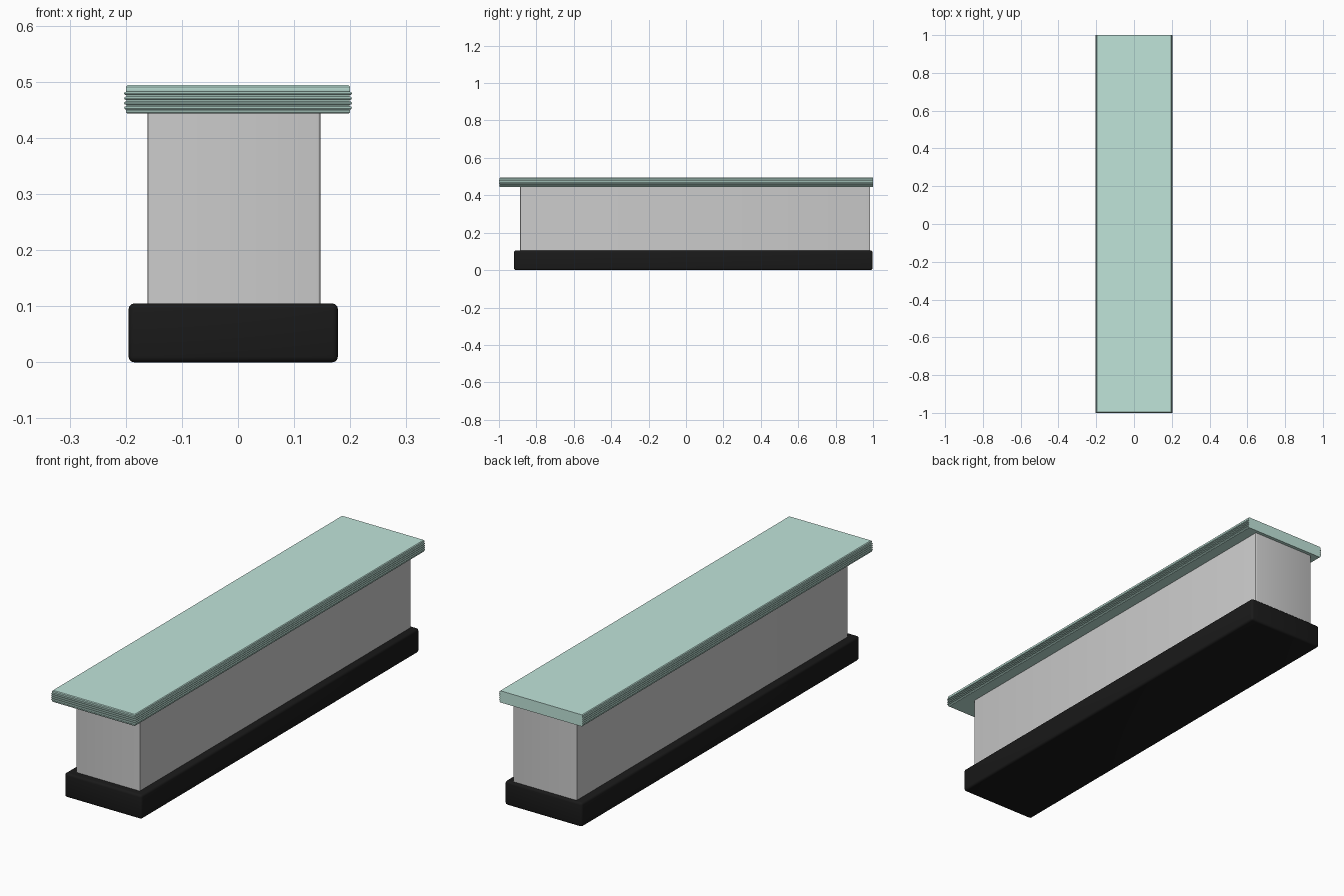
import bpy, bmesh

if "Cube" in bpy.data.objects:
    bpy.data.objects.remove(bpy.data.objects["Cube"])


def material(name, color):
    m = bpy.data.materials.new(name)
    m.diffuse_color = (*color, 1)
    m.use_nodes = True
    m.node_tree.nodes["Principled BSDF"].inputs["Base Color"].default_value = m.diffuse_color
    return m


def finish(obj, mat=None):
    if mat:
        obj.data.materials.append(mat)
    bpy.ops.object.select_all(action='DESELECT')
    obj.select_set(True)
    bpy.context.view_layer.objects.active = obj
    bpy.ops.object.shade_smooth_by_angle()


def box(name, lo, hi, bevel, segments, mat=None, vertical_only=False):
    bm = bmesh.new()
    bmesh.ops.create_cube(bm, size=1)
    for v in bm.verts:
        v.co = [(a + b) / 2 + c * (b - a) for a, b, c in zip(lo, hi, v.co)]
    edges = [e for e in bm.edges if not vertical_only
             or abs(e.verts[0].co.z - e.verts[1].co.z) > 0.01]
    bmesh.ops.bevel(bm, geom=edges, offset=bevel, segments=segments,
                    profile=0.5, affect='EDGES')
    me = bpy.data.meshes.new(name)
    bm.to_mesh(me)
    bm.free()
    obj = bpy.data.objects.new(name, me)
    bpy.context.collection.objects.link(obj)
    finish(obj, mat)


green = material("counter_green", (0.53, 0.78, 0.70))
black = material("base_black", (0.01, 0.01, 0.01))

# Plinth and cabinet body
box("plinth", (-0.195, -0.92, 0), (0.178, 0.997, 0.105), 0.010, 3, black)
box("cabinet_body", (-0.161, -0.888, 0.09), (0.147, 0.985, 0.45), 0.005, 3,
    vertical_only=True)

# Counter edge profile: (inset, z), four narrow ribs between two plain bands
profile = [(0.006, 0.443), (0.003, 0.446), (0.003, 0.449)]
for i in range(4):
    z = 0.4502 + i * 0.0086
    profile += [(0.004, z), (0.001, z + 0.001), (0, z + 0.0032),
                (0.001, z + 0.0054), (0.004, z + 0.0064)]
profile += [(0.003, 0.4845), (0.003, 0.491), (0.006, 0.494)]

# Countertop: ribs on the front and both long sides, plain flat back
bm = bmesh.new()
rings = []
for d, z in profile:
    x, y = 0.203 - d, -1 + d
    rings.append([bm.verts.new(p) for p in
                  ((-x, y, z), (x, y, z), (x, 1, z), (-x, 1, z))])
for a, b in zip(rings, rings[1:]):
    for i in (0, 1, 3):
        j = (i + 1) % 4
        bm.faces.new((a[i], a[j], b[j], b[i]))
bm.faces.new(rings[0][::-1])
bm.faces.new(rings[-1])
bm.faces.new([r[3] for r in rings] + [r[2] for r in reversed(rings)])
bmesh.ops.recalc_face_normals(bm, faces=bm.faces)
mesh = bpy.data.meshes.new("countertop")
bm.to_mesh(mesh)
bm.free()
top = bpy.data.objects.new("countertop", mesh)
bpy.context.collection.objects.link(top)
finish(top, green)
